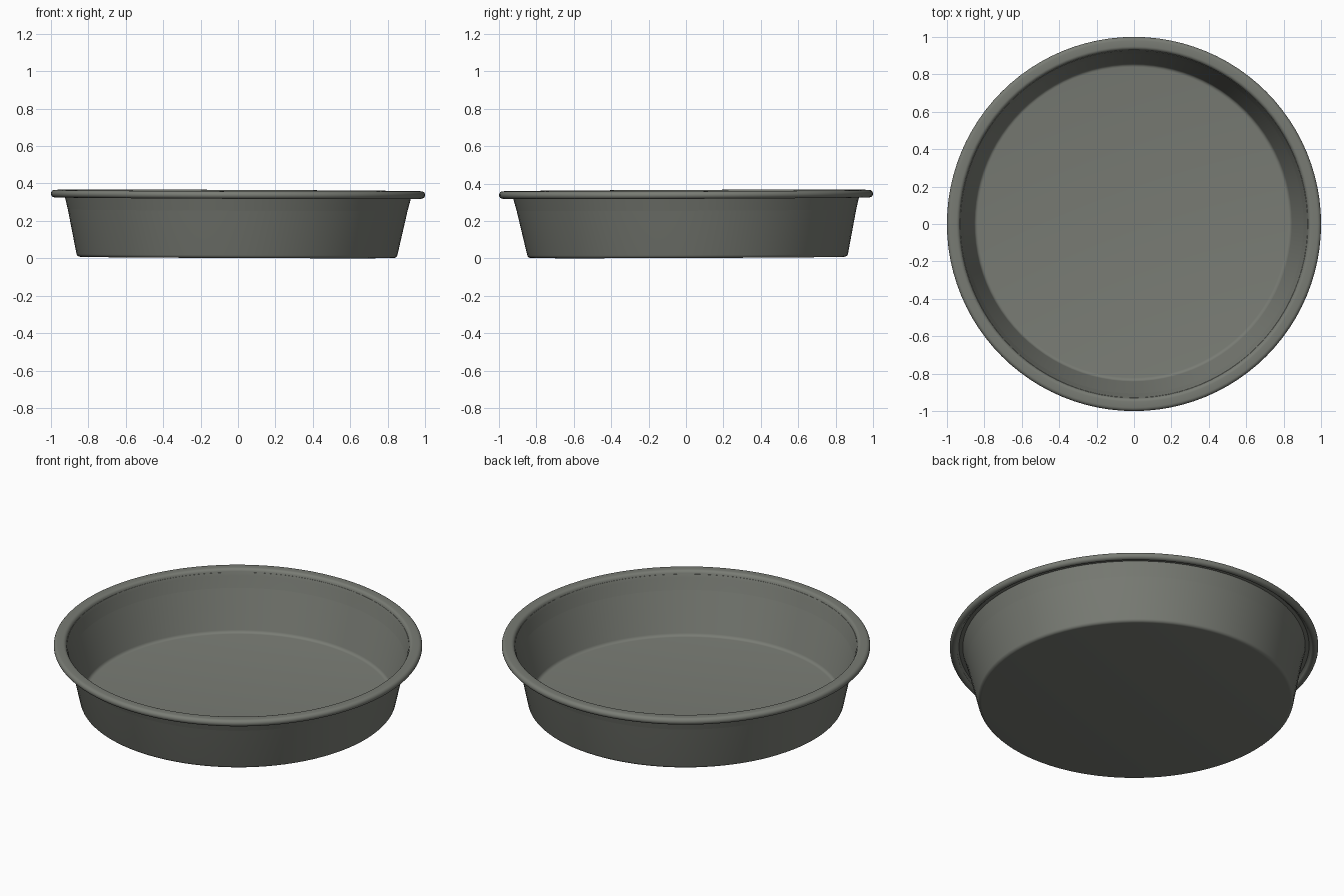
import bpy
import bmesh
from math import cos, sin, tau, radians

default = bpy.data.objects.get("Cube")
if default:
    bpy.data.objects.remove(default, do_unlink=True)

SIDES = 96

# Dark grey metal
metal = bpy.data.materials.new("dark grey metal")
metal.use_nodes = True
GREY = (0.19, 0.2, 0.175, 1)
metal.diffuse_color = GREY
metal.node_tree.nodes["Principled BSDF"].inputs["Base Color"].default_value = GREY


def arc(r, z, radius, start, end, steps):
    """Points on a circular arc in the (radius, height) plane, angles in degrees."""
    angles = [radians(start + (end - start) * i / steps) for i in range(steps + 1)]
    return [(r + radius * cos(a), z + radius * sin(a)) for a in angles]


# Cross-section from the underside centre, round the rolled rim, to the floor centre
profile = [(0, 0.005)]
profile += arc(0.838, 0.025, 0.02, -90, -13, 4)      # outer bottom corner
profile += [(0.922, 0.325), (0.928, 0.342)]          # outer wall up under the rim
profile += [(0.95, 0.344), (0.962, 0.335)]           # hollow below the rim
profile += arc(0.98, 0.342, 0.02, -150, 90, 12)      # rolled bead
profile += arc(0.95, 0.342, 0.02, 90, 165, 5)        # inner lip
profile += arc(0.83, 0.035, 0.02, -13, -90, 4)       # inner floor corner
profile += [(0, 0.015)]


def ring(bm, r, z):
    """One ring of the pan; the base sits slightly off the rim's centre."""
    drift = 1 - z / 0.345
    cx, cy = -0.006 * drift, 0.009 * drift
    if r == 0:
        return [bm.verts.new((cx, cy, z))]
    verts = []
    for i in range(SIDES):
        x, y = r * cos(tau * i / SIDES), r * sin(tau * i / SIDES)
        # the hand-set pan leans very slightly
        verts.append(bm.verts.new((x + cx, y + cy, z + 0.004 * (y - x))))
    return verts


# Pan
bm = bmesh.new()
rings = [ring(bm, r, z) for r, z in profile]
for a, b in zip(rings, rings[1:]):
    for i in range(SIDES):
        j = (i + 1) % SIDES
        if len(a) == 1:
            bm.faces.new((a[0], b[j], b[i]))
        elif len(b) == 1:
            bm.faces.new((a[i], a[j], b[0]))
        else:
            bm.faces.new((a[i], a[j], b[j], b[i]))
bmesh.ops.recalc_face_normals(bm, faces=bm.faces[:])
mesh = bpy.data.meshes.new("round_pan")
bm.to_mesh(mesh)
bm.free()
mesh.materials.append(metal)
pan = bpy.data.objects.new("round_pan", mesh)
bpy.context.collection.objects.link(pan)

bpy.context.view_layer.objects.active = pan
pan.select_set(True)
bpy.ops.object.shade_smooth_by_angle(angle=radians(40))
